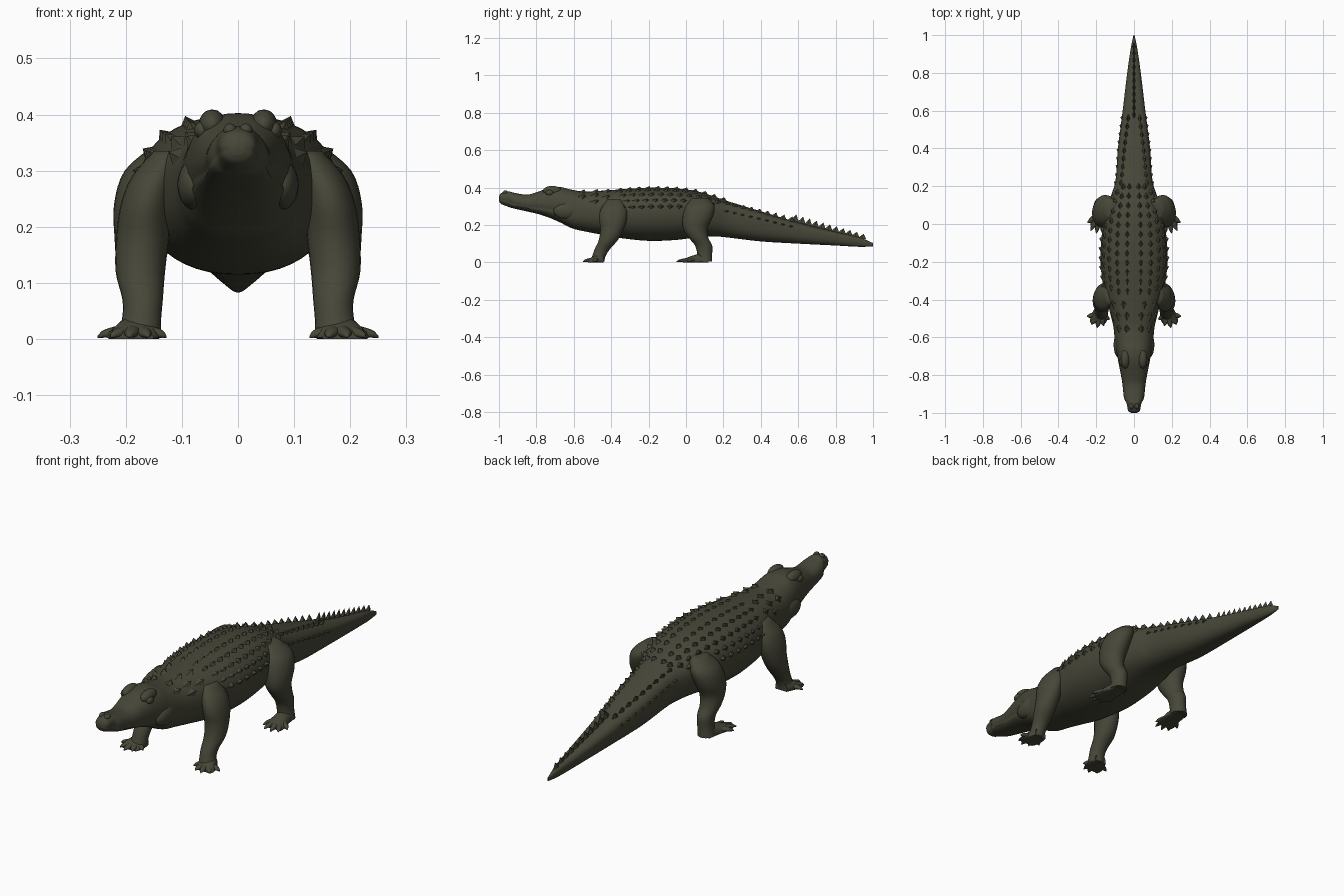
import bpy, bmesh, math
from mathutils import Vector

if "Cube" in bpy.data.objects:
    bpy.data.objects.remove(bpy.data.objects["Cube"])

hide = bpy.data.materials.new("dark olive hide")
hide.diffuse_color = (0.062, 0.062, 0.040, 1)
hide.use_nodes = True
hide.node_tree.nodes["Principled BSDF"].inputs["Base Color"].default_value = hide.diffuse_color


def finish(name, bm, smooth=True):
    bmesh.ops.recalc_face_normals(bm, faces=bm.faces)
    me = bpy.data.meshes.new(name)
    bm.to_mesh(me)
    bm.free()
    me.materials.append(hide)
    for p in me.polygons:
        p.use_smooth = smooth
    if smooth:
        me.set_sharp_from_angle(angle=math.radians(50))
    ob = bpy.data.objects.new(name, me)
    bpy.context.collection.objects.link(ob)
    return ob


def spline(rows, per):
    """Catmull-Rom resampling of a table of stations."""
    out = []
    for i in range(len(rows) - 1):
        p = [rows[max(0, min(len(rows) - 1, i + k))] for k in (-1, 0, 1, 2)]
        for s in range(per):
            t = s / per
            out.append([0.5 * (2 * b + (c - a) * t + (2 * a - 5 * b + 4 * c - d) * t * t
                               + (3 * b - a - 3 * c + d) * t ** 3) for a, b, c, d in zip(*p)])
    return out + [list(rows[-1])]


def loft(bm, rings):
    vs = [[bm.verts.new(p) for p in r] for r in rings]
    n = len(vs[0])
    for a, b in zip(vs, vs[1:]):
        for i in range(n):
            bm.faces.new((a[i], a[(i + 1) % n], b[(i + 1) % n], b[i]))
    bm.faces.new(vs[0])
    bm.faces.new(vs[-1])


# Body stations: y, top z, bottom z, half width, height fraction of widest line, squareness
BODY = [(-1, .352, .328, .014, .5, .9), (-.988, .37, .312, .031, .5, .9),
        (-.95, .38, .297, .039, .5, .85), (-.92, .372, .288, .053, .4, .8),
        (-.85, .362, .272, .061, .4, .8), (-.79, .378, .258, .071, .4, .8),
        (-.73, .398, .238, .083, .4, .8), (-.67, .402, .212, .093, .4, .8),
        (-.61, .388, .182, .102, .42, .82), (-.54, .378, .165, .11, .48, .85),
        (-.45, .383, .148, .132, .5, .85), (-.35, .39, .13, .16, .52, .88),
        (-.2, .399, .115, .177, .54, .9), (-.05, .395, .12, .17, .55, .9),
        (.06, .38, .135, .15, .56, .88), (.15, .352, .139, .122, .58, .85),
        (.23, .325, .132, .098, .6, .82), (.4, .273, .112, .085, .62, .78),
        (.6, .213, .1, .06, .62, .78), (.8, .163, .09, .036, .6, .8),
        (.93, .132, .083, .017, .55, .85), (1, .103, .086, .003, .5, .9)]
STATIONS = spline(BODY, 6)


def section_point(st, t):
    y, top, bot, w, f, p = st
    mid = bot + (top - bot) * f
    c, s = math.cos(t), math.sin(t)
    x = w * math.copysign(abs(c) ** p, c)
    if y < -.68:                                   # mouth line groove
        x *= 1 - .09 * math.exp(-((s + .2) / .09) ** 2)
    return Vector((x, y, mid + (top - mid if s > 0 else mid - bot) * math.copysign(abs(s) ** p, s)))


def on_body(y, t):
    """Point on the hide and outward direction."""
    for a, b in zip(STATIONS, STATIONS[1:]):
        if a[0] <= y <= b[0]:
            k = (y - a[0]) / (b[0] - a[0])
            st = [u + (v - u) * k for u, v in zip(a, b)]
            break
    d = section_point(st, t + .05) - section_point(st, t - .05)
    return section_point(st, t), Vector((d.z, 0, -d.x)).normalized()


# Head, trunk and tail in one skin
bm = bmesh.new()
N = 48
loft(bm, [[section_point(s, 2 * math.pi * i / N) for i in range(N)] for s in STATIONS])
finish("body", bm)


# Bony scutes: keeled pyramids standing on the hide
def scute(bm, y, t, length, width, height):
    p, n = on_body(y, t)
    side = Vector((-n.z, 0, n.x))
    p = p - n * .006
    L = Vector((0, length / 2, 0))
    base = [bm.verts.new(p + v) for v in (-L, side * width / 2, L, -side * width / 2)]
    tip = bm.verts.new(p + n * (height + .006) + L * .55)
    bm.faces.new(base)
    for i in range(4):
        bm.faces.new((base[i], base[(i + 1) % 4], tip))


bm = bmesh.new()
for sx in (1, -1):
    for deg, y0, y1, h in ((80, -.36, .2, .011), (62, -.36, .22, .013), (44, -.34, .2, .013),
                           (27, -.32, .16, .012), (11, -.34, .08, .014)):
        for i in range(int((y1 - y0) / .05) + 1):
            scute(bm, y0 + .05 * i, math.pi / 2 - sx * math.radians(90 - deg), .052, .034, h)
    for y, deg in ((-.56, 72), (-.56, 45), (-.49, 75), (-.49, 50), (-.49, 28), (-.43, 70), (-.43, 42)):
        scute(bm, y, math.pi / 2 - sx * math.radians(90 - deg), .06, .045, .016)
finish("back_scutes", bm, False)

# Tail crest: two rows merging into one
bm = bmesh.new()
for i in range(9):
    y = .21 + .043 * i
    for sx in (1, -1):
        a = math.radians(40 - 2.2 * i)
        scute(bm, y, math.pi / 2 - sx * a, .052, .024, .012 + .0012 * i)
        scute(bm, y, math.pi / 2 - sx * math.radians(78), .045, .02, .007)
for i in range(11):
    scute(bm, .575 + .036 * i, math.pi / 2, .056, .018, .036 - .0014 * i)
finish("tail_crest", bm, False)


# Rounded bumps on the head
def bump(bm, c, r):
    v = bmesh.ops.create_uvsphere(bm, u_segments=20, v_segments=12, radius=1)["verts"]
    for q in v:
        q.co = Vector((q.co.x * r[0] + c[0], q.co.y * r[1] + c[1], q.co.z * r[2] + c[2]))


for name, c, r in (("brow", (.046, -.715, .382), (.024, .05, .027)),
                   ("eye", (.064, -.73, .372), (.014, .022, .016)),
                   ("jowl", (.078, -.64, .275), (.03, .07, .045)),
                   ("nostril", (.014, -.965, .372), (.012, .016, .012))):
    bm = bmesh.new()
    for sx in (1, -1):
        bump(bm, (c[0] * sx, c[1], c[2]), r)
    finish(name, bm)

# Legs: horizontal rings z, centre x, centre y, radius x, radius y
FRONT = [(.335, .12, -.38, .03, .04), (.29, .147, -.385, .042, .068), (.24, .163, -.39, .046, .075),
         (.18, .17, -.395, .047, .063), (.12, .174, -.415, .044, .051), (.07, .17, -.448, .036, .041),
         (.035, .172, -.465, .035, .036), (.004, .178, -.475, .04, .038)]
HIND = [(.345, .115, .075, .035, .045), (.3, .148, .075, .054, .078), (.24, .165, .062, .056, .08),
        (.18, .17, .05, .05, .065), (.13, .173, .068, .043, .052), (.09, .17, .094, .037, .046),
        (.045, .171, .1, .034, .04), (.004, .175, .1, .037, .04)]


def leg(name, rows, palm, toes):
    bm = bmesh.new()
    for sx in (1, -1):
        loft(bm, [[(sx * (cx + rx * math.cos(k * math.pi / 12)), cy + ry * math.sin(k * math.pi / 12), z)
                   for k in range(24)] for z, cx, cy, rx, ry in spline(rows, 4)])
        # palm: half-oval slices running forward
        loft(bm, [[(sx * (cx + w * math.cos(k * math.pi / 8)), y,
                    .003 + h * max(0, math.sin(k * math.pi / 8)) - .003 * (k > 8))
                   for k in range(16)] for y, cx, w, h in spline(palm, 4)])
        # toes: tapered, ending in claws
        root = Vector((sx * palm[1][1], palm[1][0], 0))
        for tx, ty in toes:
            tip = Vector((sx * tx, ty, 0))
            d = (tip - root).normalized()
            s = Vector((-d.y, d.x, 0))
            rings = []
            for f, w, h in ((0, .012, .026), (.5, .014, .022), (.75, .012, .017), (.9, .007, .012), (1, .001, .004)):
                c = root.lerp(tip, f)
                rings.append([c + s * w * math.cos(k * math.pi / 5)
                              + Vector((0, 0, .002 + h * (.5 + .5 * math.sin(k * math.pi / 5))))
                              for k in range(10)])
            loft(bm, rings)
    finish(name, bm)


leg("front_legs", FRONT,
    [(-.44, .175, .03, .05), (-.475, .18, .042, .04), (-.505, .187, .046, .024), (-.525, .19, .04, .01)],
    [(.128, -.505), (.16, -.54), (.195, -.55), (.227, -.532), (.25, -.49)])
leg("hind_legs", HIND,
    [(.12, .175, .03, .05), (.06, .178, .038, .04), (.01, .185, .045, .024), (-.015, .188, .04, .01)],
    [(.135, -.01), (.162, -.043), (.2, -.05), (.23, -.037), (.247, .005)])
